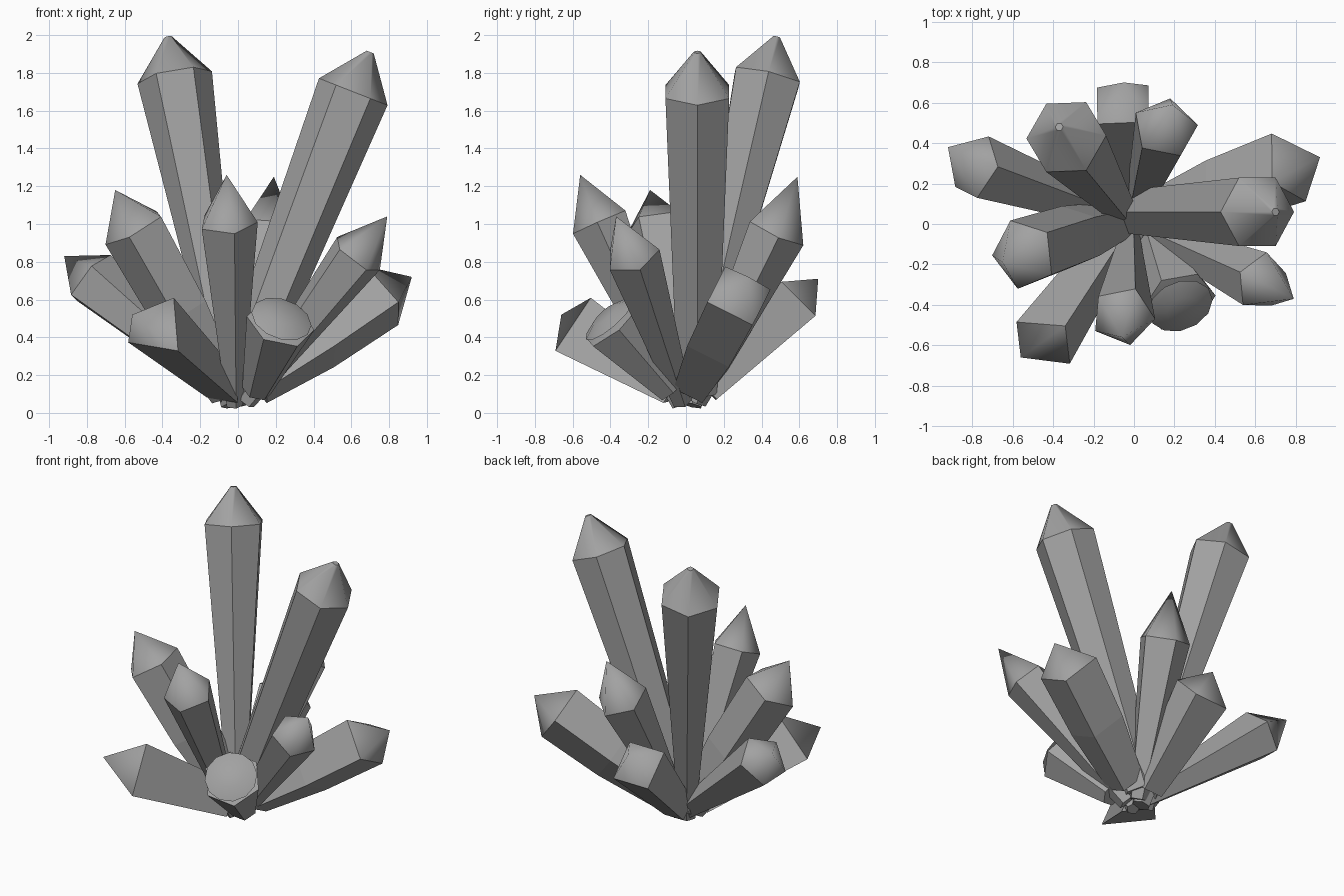
import bpy
import bmesh
import math
from mathutils import Vector

cube = bpy.data.objects.get("Cube")
if cube:
    bpy.data.objects.remove(cube, do_unlink=True)

# One stone colour for the whole cluster
stone = bpy.data.materials.new("grey_stone")
stone.use_nodes = True
stone.diffuse_color = (0.36, 0.36, 0.36, 1)
stone.node_tree.nodes["Principled BSDF"].inputs["Base Color"].default_value = (0.36, 0.36, 0.36, 1)


def ring(bm, centre, axis, corner, radius, sides):
    """Regular polygon around an axis, with its first corner toward a direction."""
    axis = axis.normalized()
    u = (corner - axis * corner.dot(axis)).normalized()
    v = axis.cross(u)
    turns = [2 * math.pi * i / sides for i in range(sides)]
    return [bm.verts.new(centre + radius * (u * math.cos(t) + v * math.sin(t))) for t in turns]


def bridge(bm, low, high, smooth):
    n = len(low)
    for i in range(n):
        j = (i + 1) % n
        bm.faces.new((low[i], low[j], high[j], high[i])).smooth = smooth


def finish(bm, name):
    # Shaft corners and shoulder edges stay crisp, points are soft
    for e in bm.edges:
        e.smooth = all(f.smooth for f in e.link_faces)
    bmesh.ops.recalc_face_normals(bm, faces=bm.faces)
    mesh = bpy.data.meshes.new(name)
    bm.to_mesh(mesh)
    bm.free()
    mesh.materials.append(stone)
    obj = bpy.data.objects.new(name, mesh)
    bpy.context.collection.objects.link(obj)


def crystal(name, base, shoulder, tip, radii, sides, corner, blunt=0.0):
    """Faceted shaft with evenly spaced radii, ending in a point or a small flat."""
    base, shoulder, tip, corner = map(Vector, (base, shoulder, tip, corner))
    axis = shoulder - base
    bm = bmesh.new()
    rings = [ring(bm, base + axis * i / (len(radii) - 1), axis, corner, r, sides)
             for i, r in enumerate(radii)]
    bm.faces.new(rings[0])
    for low, high in zip(rings, rings[1:]):
        bridge(bm, low, high, False)
    high = rings[-1]
    if blunt:
        top = ring(bm, tip, axis, corner, blunt, sides)
        bridge(bm, high, top, True)
        bm.faces.new(top)
    else:
        apex = bm.verts.new(tip)
        for i in range(sides):
            bm.faces.new((high[i], high[(i + 1) % sides], apex)).smooth = True
    finish(bm, name)


def domed_cap(name, centre, axis, radius, height, sides):
    """Shallow rounded end."""
    centre, axis = Vector(centre), Vector(axis).normalized()
    bm = bmesh.new()
    side = Vector((1, 0, 0))
    low = ring(bm, centre, axis, side, radius, sides)
    mid = ring(bm, centre + axis * height, axis, side, radius * 0.5, sides)
    bm.faces.new(low)
    bridge(bm, low, mid, True)
    bm.faces.new(mid).smooth = True
    finish(bm, name)


X, Z = (1, 0, 0), (0, 0, 1)

# Two tall blunt crystals
crystal("tall_back_crystal", (-0.03, 0.03, 0.04), (-0.335, 0.43, 1.775), (-0.37, 0.48, 1.99),
        (0.06, 0.2), 6, X, 0.02)
crystal("tall_left_crystal", (-0.01, 0.06, 0.12), (0.61, 0.06, 1.7), (0.70, 0.06, 1.91),
        (0.12, 0.195), 6, X, 0.02)

# Medium pointed crystals
crystal("front_crystal", (-0.02, -0.03, 0.04), (-0.055, -0.455, 1.01), (-0.06, -0.56, 1.26),
        (0.045, 0.16), 5, (0.2, -1, 0))
crystal("right_crystal", (-0.05, 0.02, 0.1), (-0.545, -0.15, 0.98), (-0.65, -0.19, 1.18),
        (0.1, 0.165, 0.18), 5, (1, 1, 1))
crystal("left_crystal", (0.04, -0.02, 0.06), (0.63, -0.285, 0.835), (0.79, -0.37, 1.04),
        (0.055, 0.15), 5, Z)
crystal("back_crystal", (0.01, 0.05, 0.06), (0.155, 0.475, 0.96), (0.19, 0.59, 1.25),
        (0.06, 0.165), 5, (0.2, 1, 0))

# Low spreading crystals
crystal("low_left_crystal", (0.1, 0.04, 0.15), (0.765, 0.28, 0.62), (0.92, 0.33, 0.72),
        (0.12, 0.175, 0.19), 4, (0, -0.2, 1))
crystal("low_right_crystal", (-0.05, 0.03, 0.1), (-0.78, 0.28, 0.71), (-0.92, 0.38, 0.83),
        (0.07, 0.165), 5, (1, 0, 1))
crystal("low_front_crystal", (-0.06, -0.04, 0.12), (-0.413, -0.56, 0.437), (-0.56, -0.66, 0.52),
        (0.12, 0.195), 3, (0.06, 0.04, 0.17))
crystal("low_back_crystal", (-0.02, 0.11, 0.12), (-0.055, 0.59, 0.6), (-0.05, 0.7, 0.71),
        (0.1, 0.18), 4, (1, -0.6, 0.8))

# Stubby crystal with a rounded end
crystal("stubby_crystal", (0.1, -0.08, 0.12), (0.225, -0.385, 0.475), (0.235, -0.41, 0.505),
        (0.08, 0.185), 6, X)
domed_cap("stubby_crystal_cap", (0.23, -0.405, 0.497), (0.3, -0.7, 0.8), 0.165, 0.035, 12)
